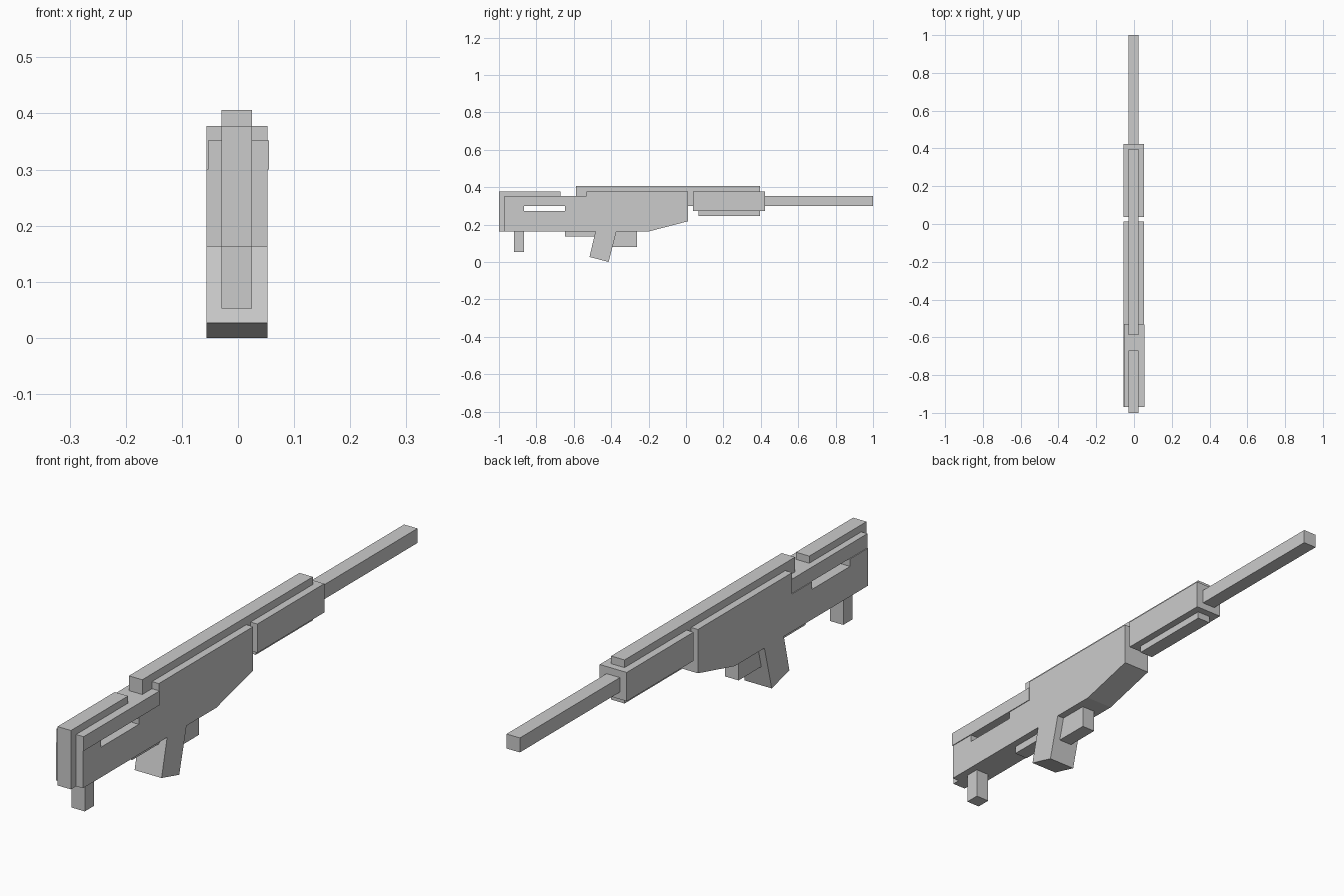
import bpy
import bmesh

cube = bpy.data.objects.get("Cube")
if cube:
    bpy.data.objects.remove(cube, do_unlink=True)

# One plain grey for the whole model
grey = bpy.data.materials.new("plain grey")
grey.use_nodes = True
colour = (0.6, 0.6, 0.6, 1)
grey.diffuse_color = colour
grey.node_tree.nodes["Principled BSDF"].inputs["Base Color"].default_value = colour

# Left and right limits of the three part widths
WIDE = (-0.0565, 0.0525)
STOCK = (-0.0535, 0.0555)
NARROW = (-0.029, 0.025)


def slab(name, profile, width):
    """Extrude a side profile of (y, z) points across the width."""
    bm = bmesh.new()
    face = bm.faces.new([bm.verts.new((width[0], y, z)) for y, z in profile])
    result = bmesh.ops.extrude_face_region(bm, geom=[face])
    moved = [v for v in result["geom"] if isinstance(v, bmesh.types.BMVert)]
    bmesh.ops.translate(bm, verts=moved, vec=(width[1] - width[0], 0, 0))
    bmesh.ops.recalc_face_normals(bm, faces=bm.faces)
    mesh = bpy.data.meshes.new(name)
    bm.to_mesh(mesh)
    bm.free()
    mesh.materials.append(grey)
    obj = bpy.data.objects.new(name, mesh)
    bpy.context.collection.objects.link(obj)
    return obj


def block(name, y0, y1, z0, z1, width=NARROW):
    return slab(name, [(y0, z0), (y1, z0), (y1, z1), (y0, z1)], width)


# Receiver and lower stock, notched below the upper stock bar to leave a slot
slab("receiver", [(-0.97, 0.163), (-0.2, 0.163), (0.012, 0.218), (0.012, 0.378),
                  (-0.532, 0.378), (-0.532, 0.3), (-0.647, 0.3), (-0.647, 0.273),
                  (-0.866, 0.273), (-0.866, 0.3), (-0.97, 0.3)], WIDE)
block("upper_stock", -0.97, -0.532, 0.3, 0.352, STOCK)

# Butt pad with cheek rest
slab("butt_pad", [(-1, 0.163), (-0.97, 0.163), (-0.97, 0.352), (-0.67, 0.352),
                  (-0.67, 0.378), (-1, 0.378)], NARROW)
block("rear_foot", -0.92, -0.866, 0.052, 0.163)

# Grip and trigger area
slab("grip", [(-0.484, 0.163), (-0.516, 0.027), (-0.414, 0), (-0.372, 0.163)], WIDE)
block("trigger_block", -0.4, -0.262, 0.08, 0.163)
block("stock_ledge", -0.647, -0.484, 0.135, 0.163)

# Front end
block("top_rail", -0.588, 0.396, 0.352, 0.406)
block("handguard", 0.037, 0.423, 0.273, 0.378, WIDE)
block("lower_rail", 0.067, 0.396, 0.247, 0.273)
block("barrel", 0.012, 1, 0.299, 0.352)
